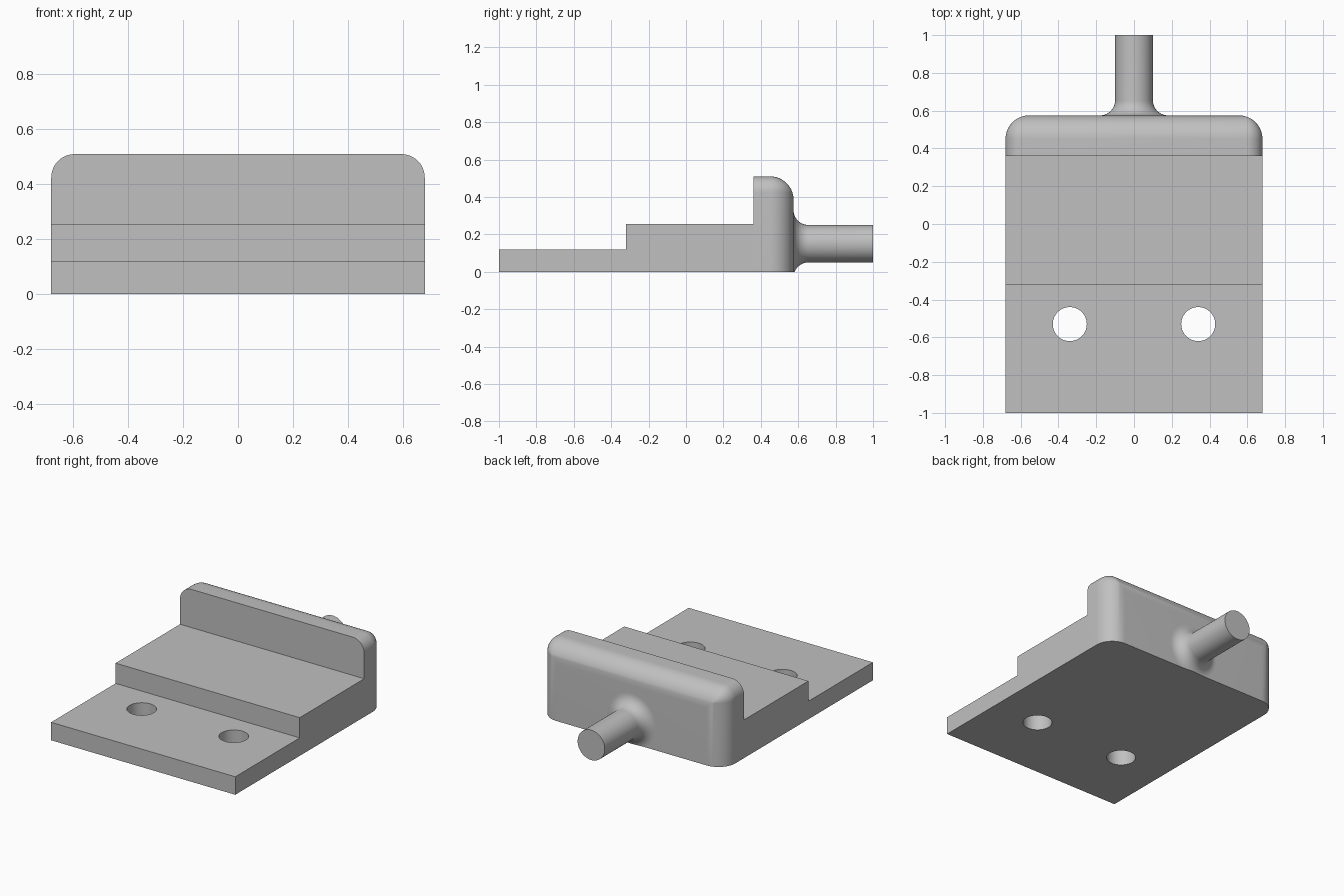
import bpy, bmesh, math
from mathutils import Matrix, Vector

cube = bpy.data.objects.get("Cube")
if cube:
    bpy.data.objects.remove(cube, do_unlink=True)

grey = bpy.data.materials.new("plain grey")
grey.use_nodes = True
colour = (0.53, 0.53, 0.53, 1)
grey.diffuse_color = colour
grey.node_tree.nodes["Principled BSDF"].inputs["Base Color"].default_value = colour

HALF = 0.68      # half width of the whole bracket
WALL_Y = 0.36    # front of the rear wall
BACK_Y = 0.575   # rear face of the wall
TOP = 0.51
PIN_Z = 0.15


def finish(bm, name):
    """Turn a bmesh into a shaded object."""
    bmesh.ops.remove_doubles(bm, verts=bm.verts, dist=0.0002)
    bmesh.ops.recalc_face_normals(bm, faces=bm.faces)
    mesh = bpy.data.meshes.new(name)
    bm.to_mesh(mesh)
    bm.free()
    mesh.materials.append(grey)
    ob = bpy.data.objects.new(name, mesh)
    bpy.context.collection.objects.link(ob)
    return ob


def activate(ob):
    bpy.ops.object.select_all(action='DESELECT')
    ob.select_set(True)
    bpy.context.view_layer.objects.active = ob


def smooth(ob):
    activate(ob)
    bpy.ops.object.shade_smooth_by_angle(angle=math.radians(30))


def loft(bm, sections):
    """Skin closed sections of equal length and cap both ends."""
    rings = [[bm.verts.new(p) for p in s] for s in sections]
    for a, b in zip(rings, rings[1:]):
        n = len(a)
        for i in range(n):
            j = (i + 1) % n
            bm.faces.new((a[i], a[j], b[j], b[i]))
    bm.faces.new(rings[0])
    bm.faces.new(rings[-1])


# Stepped base plate
steps = [(-1, 0), (WALL_Y, 0), (WALL_Y, 0.255), (-0.32, 0.255), (-0.32, 0.12), (-1, 0.12)]
bm = bmesh.new()
loft(bm, [[(x, y, z) for y, z in steps] for x in (-HALF, HALF)])
base = finish(bm, "stepped_base")

# Two screw holes through the low step
bm = bmesh.new()
for side in (-1, 1):
    bmesh.ops.create_cone(bm, cap_ends=True, segments=64, radius1=0.09, radius2=0.09,
                          depth=1, matrix=Matrix.Translation((side * 0.34, -0.53, 0)))
cutter = finish(bm, "hole_cutter")
cutter.hide_render = True
mod = base.modifiers.new("holes", 'BOOLEAN')
mod.operation = 'DIFFERENCE'
mod.solver = 'EXACT'
mod.object = cutter
activate(base)
bpy.ops.object.modifier_apply(modifier=mod.name)
bpy.data.objects.remove(cutter, do_unlink=True)
smooth(base)


# Rear wall: rounded top corners, and a larger round over its rear edges
def wall_section(y, inset, corner=0.085, segs=12):
    w, top = HALF - inset, TOP - inset
    r = max(corner - inset, 0)
    arc = [(w - r + r * math.cos(a), top - r + r * math.sin(a))
           for a in (math.pi / 2 * i / segs for i in range(segs + 1))]
    right = [(w, 0)] + arc
    left = [(-x, z) for x, z in reversed(right)]
    return [(x, y, z) for x, z in right + left]


ROUND, SEGS = 0.125, 16
sections = [wall_section(WALL_Y, 0)]
for i in range(SEGS + 1):
    a = math.pi / 2 * i / SEGS
    sections.append(wall_section(BACK_Y - ROUND + ROUND * math.sin(a),
                                 ROUND * (1 - math.cos(a))))
bm = bmesh.new()
loft(bm, sections)
smooth(finish(bm, "rear_wall"))

# Rear pin with a flared root, trimmed level with the underside
FLARE, PIN_R, SIDES = 0.08, 0.10, 64
profile = [(BACK_Y - 0.01, PIN_R + FLARE)]
for i in range(13):
    a = math.pi / 2 * i / 12
    profile.append((BACK_Y + FLARE * (1 - math.cos(a)), PIN_R + FLARE * (1 - math.sin(a))))
profile.append((1, PIN_R))
turns = [2 * math.pi * i / SIDES for i in range(SIDES)]
bm = bmesh.new()
loft(bm, [[(r * math.cos(t), y, PIN_Z + r * math.sin(t)) for t in turns] for y, r in profile])
cut = bmesh.ops.bisect_plane(bm, geom=bm.verts[:] + bm.edges[:] + bm.faces[:],
                             plane_co=Vector((0, 0, 0)), plane_no=Vector((0, 0, -1)),
                             clear_outer=True)
bmesh.ops.holes_fill(bm, edges=[e for e in bm.edges if e.is_boundary])
smooth(finish(bm, "rear_pin"))
